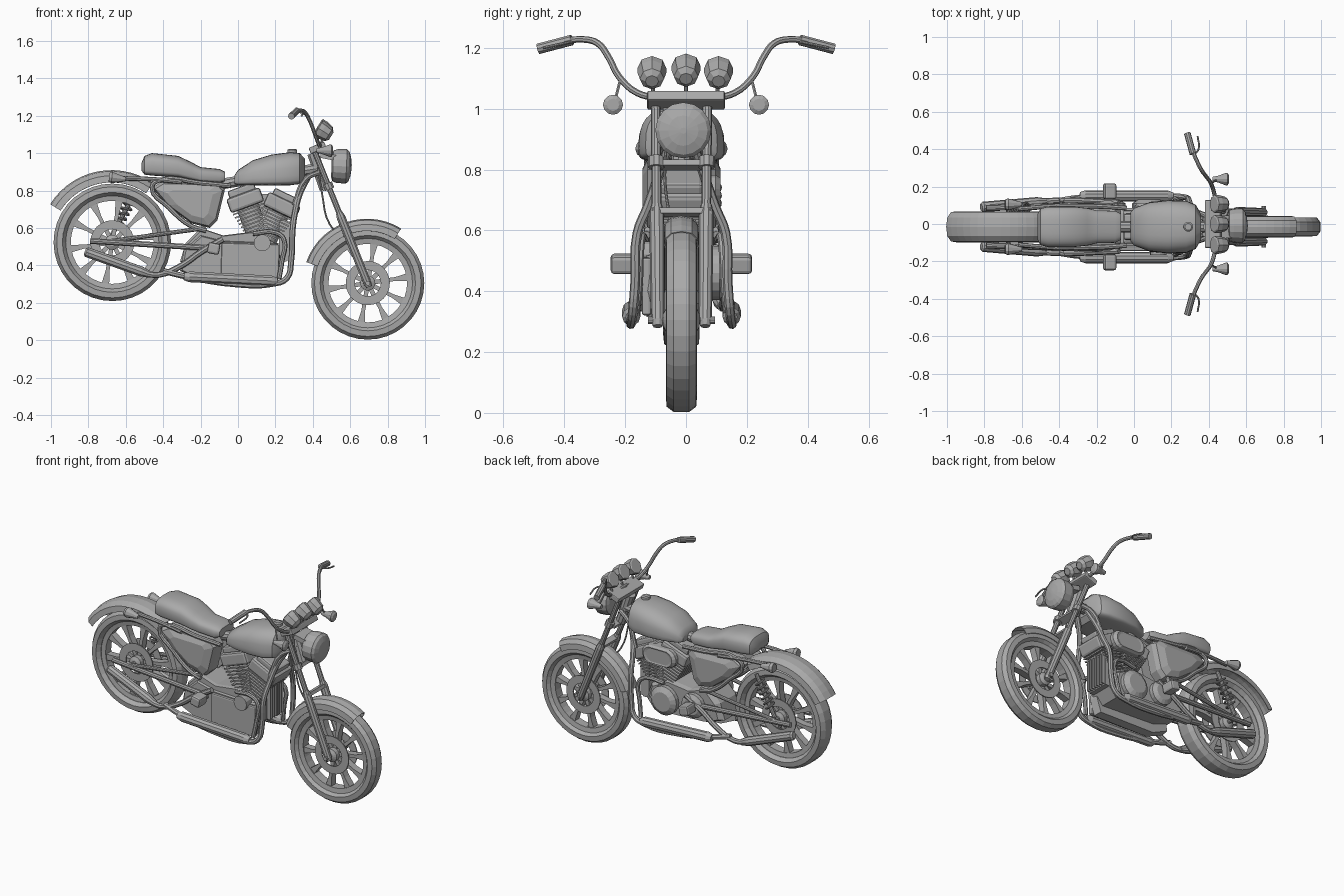
import bpy, bmesh, math
from mathutils import Vector, Matrix

if "Cube" in bpy.data.objects:
    bpy.data.objects.remove(bpy.data.objects["Cube"])

GREY = (0.4, 0.4, 0.4, 1)
mat = bpy.data.materials.new("plain_grey")
mat.use_nodes = True
mat.diffuse_color = GREY
mat.node_tree.nodes["Principled BSDF"].inputs["Base Color"].default_value = GREY
CY = -0.015                                   # centre plane of the machine
SIDES = ((-1, "near"), (1, "far"))


def finish(name, mesh):
    mesh.materials.clear()
    mesh.materials.append(mat)
    ob = bpy.data.objects.new(name, mesh)
    bpy.context.collection.objects.link(ob)
    return ob


def loft(name, rings, loop=False, caps=True, closed=True):
    """Skin a list of point rings; loop joins the last ring to the first."""
    bm = bmesh.new()
    rows = [[bm.verts.new(p) for p in ring] for ring in rings]
    n = len(rows[0])
    for a, b in zip(rows, rows[1:] + rows[:1] if loop else rows[1:]):
        for i in range(n if closed else n - 1):
            j = (i + 1) % n
            bm.faces.new((a[i], a[j], b[j], b[i]))
    if caps and not loop:
        bm.faces.new(rows[0])
        bm.faces.new(rows[-1])
    bmesh.ops.recalc_face_normals(bm, faces=bm.faces)
    mesh = bpy.data.meshes.new(name)
    bm.to_mesh(mesh)
    bm.free()
    return finish(name, mesh)


def lathe(name, profile, origin, axis, segs=12, loop=False):
    """Turn (distance, radius) points around an axis."""
    q = Vector(axis).to_track_quat('Z', 'Y')
    turn = [2 * math.pi * i / segs for i in range(segs)]
    rings = [[Vector(origin) + q @ Vector((r * math.cos(t), r * math.sin(t), d)) for t in turn]
             for d, r in profile]
    return loft(name, rings, loop)


def rod(name, a, b, r, segs=10):
    a, b = Vector(a), Vector(b)
    return lathe(name, [(0, r), ((b - a).length, r)], a, b - a, segs)


def tube(name, pts, r):
    """Smoothly bent pipe through the points."""
    cu = bpy.data.curves.new(name, 'CURVE')
    cu.dimensions, cu.bevel_depth, cu.bevel_resolution = '3D', r, 2
    cu.use_fill_caps, cu.resolution_u = True, 4
    sp = cu.splines.new('BEZIER')
    sp.bezier_points.add(len(pts) - 1)
    for bp, p in zip(sp.bezier_points, pts):
        bp.co = p
        bp.handle_left_type = bp.handle_right_type = 'AUTO'
    tmp = bpy.data.objects.new(name + "_path", cu)
    bpy.context.collection.objects.link(tmp)
    dg = bpy.context.evaluated_depsgraph_get()
    mesh = bpy.data.meshes.new_from_object(tmp.evaluated_get(dg))
    bpy.data.objects.remove(tmp)
    for p in mesh.polygons:
        p.use_smooth = False
    return finish(name, mesh)


def pair(name, pts, r):
    for s, side in SIDES:
        tube(f"{name}_{side}", [(x, CY + s * y, z) for x, y, z in pts], r)


def box(name, loc, size, tilt=0.0, bevel=0.0):
    bm = bmesh.new()
    bmesh.ops.create_cube(bm, size=1)
    bmesh.ops.scale(bm, vec=size, verts=bm.verts)
    if bevel:
        bmesh.ops.bevel(bm, geom=bm.edges[:], offset=bevel, segments=2, profile=0.5, affect='EDGES')
    bmesh.ops.transform(bm, matrix=Matrix.Translation(loc) @ Matrix.Rotation(tilt, 4, 'Y'), verts=bm.verts)
    mesh = bpy.data.meshes.new(name)
    bm.to_mesh(mesh)
    bm.free()
    return finish(name, mesh)


def body(name, stations, belt, n=28):
    """Rounded hull from (x, low, high, half width); belt is the height share of the widest line."""
    def point(x, lo, hi, w, t):
        c, s = math.cos(t), math.sin(t)
        p = .72 if s > 0 else .4
        mid = lo + belt * (hi - lo)
        rise = (hi - mid if s > 0 else mid - lo) * abs(s) ** p
        return (x, CY + w * math.copysign(abs(c) ** p, c), mid + math.copysign(rise, s))
    ob = loft(name, [[point(*st, 2 * math.pi * i / n) for i in range(n)] for st in stations])
    bpy.ops.object.select_all(action='DESELECT')
    ob.select_set(True)
    bpy.context.view_layer.objects.active = ob
    bpy.ops.object.shade_smooth_by_angle(angle=math.radians(35))


def slab(name, outline, layers):
    """Outline in x, z stacked along y, each layer as (y, scale)."""
    cx = sum(p[0] for p in outline) / len(outline)
    cz = sum(p[1] for p in outline) / len(outline)
    return loft(name, [[(cx + (x - cx) * k, y, cz + (z - cz) * k) for x, z in outline] for y, k in layers])


# Wheels: tyre, rim, hub, discs and ten spokes
def wheel(tag, x, z, R, w):
    c = Vector((x, CY, z))
    ax = (0, 1, 0)
    half = [(.6 * w, R - .068), (w, R - .05), (.95 * w, R - .02), (.5 * w, R - .003)]
    lathe(tag + "_tyre", half + [(-d, r) for d, r in reversed(half)], c, ax, 36, True)
    lathe(tag + "_rim", [(.028, R - .095), (.034, R - .06), (-.034, R - .06), (-.028, R - .095)], c, ax, 36, True)
    lathe(tag + "_hub", [(-.06, .02), (-.05, .04), (.05, .04), (.06, .02)], c, ax, 16)
    for s, side in SIDES:
        d = s * .042
        lathe(f"{tag}_disc_{side}", [(d, .07), (d, .118), (d + .006, .118), (d + .006, .07)], c, ax, 24, True)
    for i in range(10):
        a = i * math.pi / 5 + .15
        out = Vector((math.cos(a), 0, math.sin(a)))
        across = Vector((-out.z, 0, out.x))
        rings = [[c + out * r + across * u * h + Vector((0, v * .022, 0))
                  for u, v in ((-1, -1), (1, -1), (1, 1), (-1, 1))]
                 for r, h in ((.03, .012), (.15, .01), (R - .08, .022))]
        loft(f"{tag}_spoke_{i}", rings)
    rod(tag + "_axle", c - Vector((0, .11, 0)), c + Vector((0, .11, 0)), .013)


# Mudguards swept over the wheels
def fender(tag, x, z, R, w, a0, a1):
    half = [(-w, R - .065), (-.94 * w, R - .03), (-.6 * w, R - .007)]
    prof = half + [(0, R)] + [(-y, r) for y, r in reversed(half)]
    angles = [math.radians(a0 + (a1 - a0) * i / 14) for i in range(15)]
    ob = loft(tag, [[(x + r * math.cos(a), CY + y, z + r * math.sin(a)) for y, r in prof]
                    for a in angles], caps=False, closed=False)
    mod = ob.modifiers.new("thickness", 'SOLIDIFY')
    mod.thickness = .004


wheel("front_wheel", .694, .305, .305, .051)
wheel("rear_wheel", -.672, .523, .317, .06)
fender("front_fender", .69, .305, .344, .058, 161, 58)
fender("rear_fender", -.676, .522, .387, .083, 148, 55)

# Tank, seat and cap
body("fuel_tank", [(-.02, .835, .88, .075), (0, .83, .91, .1), (.08, .828, .962, .13), (.18, .826, .992, .142),
                   (.28, .828, 1.005, .139), (.33, .835, 1, .118), (.358, .865, .97, .07)], .28)
lathe("tank_cap", [(0, .026), (.02, .026), (.026, .018)], (.29, CY, .997), (0, 0, 1))
body("seat", [(-.515, .905, .95, .07), (-.5, .885, .985, .098), (-.46, .88, 1, .108), (-.32, .87, .985, .108),
              (-.25, .855, .952, .1), (-.2, .845, .925, .088), (-.1, .84, .915, .085), (-.07, .85, .9, .07)], .45)

# Side covers and their surrounding pipes
cover = [(-.46, .815), (-.41, .845), (-.1, .838), (-.07, .805), (-.11, .64), (-.15, .6), (-.25, .625), (-.38, .72)]
for s, side in SIDES:
    slab(f"side_cover_{side}", cover, [(CY + s * y, k) for y, k in ((.03, 1), (.085, 1), (.112, .92), (.128, .62))])
pair("seat_rail", [(-.04, .1, .825), (-.2, .11, .84), (-.42, .11, .855), (-.46, .11, .82), (-.37, .11, .71),
                   (-.25, .11, .61), (-.17, .115, .585)], .013)
pair("fender_strut", [(-.3, .12, .845), (-.45, .11, .86), (-.62, .095, .865)], .012)
rod("backbone", (.44, CY, .92), (-.12, CY, .83), .03)

# Engine: case, finned twin cylinders, covers
slab("crankcase", [(-.31, .42), (-.2, .38), (.18, .36), (.23, .42), (.2, .52), (.08, .58), (-.08, .56), (-.2, .6),
                   (-.28, .52)], [(CY - .1, .94), (CY - .08, 1), (CY + .07, 1), (CY + .1, .9)])
slab("primary_case", [(-.31, .37), (-.2, .32), (.2, .31), (.23, .4), (.215, .52), (-.08, .53), (-.2, .56),
                      (-.29, .48)], [(CY - .05, .97), (CY - .1, 1), (CY - .115, .95)])
box("case_plate", (.065, CY - .115, .42), (.31, .03, .19), .03, .008)
for tag, top in (("rear", (.025, .785)), ("front", (.25, .75))):
    base = Vector((.13, CY, .5))
    axis = Vector((top[0], CY, top[1])) - base
    tilt = math.atan2(axis.x, axis.z)
    rod(tag + "_cylinder", base, base + axis, .06, 16)
    for i in range(8):
        box(f"{tag}_fin_{i}", base + axis * (.25 + i * .065), (.12 + .008 * i, .17, .008), tilt)
    box(tag + "_cylinder_head", base + axis * .87, (.19, .18, .08), tilt, .015)
    box(tag + "_rocker_cover", base + axis * 1.05, (.15, .14, .045), tilt, .012)
rod("horn", (.13, CY - .15, .52), (.13, CY - .05, .52), .045, 14)
oval = [(.12 + (.06 if math.cos(t) > 0 else -.06) + .058 * math.cos(t), .725 + .058 * math.sin(t))
        for t in [math.pi * (i + .5) / 8 for i in range(16)]]
slab("air_cleaner", oval, [(CY + y, k) for y, k in ((.05, 1), (.112, 1), (.128, .85), (.124, .7))])
lathe("gear_cover", [(0, .09), (.05, .09), (.07, .06)], (.08, CY + .075, .46), (0, 1, 0), 18)
lathe("clutch_cover", [(0, .075), (.05, .075), (.065, .05)], (-.12, CY + .075, .48), (0, 1, 0), 18)
box("regulator", (.24, CY, .53), (.04, .14, .22))
for i in range(7):
    box(f"regulator_fin_{i}", (.27, CY + (i - 3) * .021, .53), (.025, .007, .21))

# Frame and exhaust pipes
pair("down_tube", [(.38, .04, .88), (.33, .075, .78), (.305, .11, .68), (.292, .145, .59), (.285, .152, .43),
                   (.26, .16, .33), (.18, .165, .3), (0, .165, .297), (-.3, .155, .345), (-.4, .14, .37)], .016)
pair("crash_tube", [(.08, .12, .57), (.2, .13, .575), (.245, .135, .54), (.235, .14, .42), (.22, .15, .33)], .013)
pair("front_brace", [(.44, .04, .9), (.36, .07, .86), (.3, .09, .72)], .014)
pair("rear_tube", [(-.08, .13, .54), (-.2, .135, .47), (-.3, .14, .4), (-.42, .14, .35), (-.5, .135, .355)], .016)
for s, side in SIDES:
    lathe(f"lower_muffler_{side}", [(0, .018), (.03, .03), (.47, .03), (.5, .02)],
          (.21, CY + s * .165, .315), (-.5, 0, .025), 10)
    lathe(f"rear_muffler_{side}", [(0, .018), (.05, .028), (.36, .028), (.37, .02)],
          (-.47, CY + s * .135, .35), (-.35, -s * .03, .125), 10)
    rod(f"swing_arm_{side}", (-.79, CY + s * .1, .53), (-.12, CY + s * .12, .49), .016)
    rod(f"swing_brace_{side}", (-.68, CY + s * .1, .53), (-.17, CY + s * .11, .6), .012)
    # Foot pegs
    box(f"foot_peg_{side}", (-.13, CY + s * .19, .49), (.065, .085, .06), .2, .012)
    rod(f"peg_bracket_{side}", (-.13, CY, .47), (-.13, CY + s * .17, .49), .016)
    # Rear indicators
    lathe(f"rear_indicator_{side}", [(0, .012), (.03, .02), (.075, .032), (.09, .025)],
          (-.6, CY + s * .12, .86), (-1, 0, .12), 10)

# Single shock with its coil
a, b = Vector((-.55, CY + .1, .79)), Vector((-.68, CY + .1, .55))
rod("shock", a, b, .013)
q = (b - a).to_track_quat('Z', 'Y')
tube("shock_spring", [a.lerp(b, .15 + .65 * i / 48) + q @ Vector((.027 * math.cos(i * .785),
                                                                .027 * math.sin(i * .785), 0))
                      for i in range(49)], .006)

# Fork, yokes and headlight
foot, head = Vector((.7, 0, .285)), Vector((.405, 0, 1.02))
rake = math.atan2(head.x - foot.x, head.z - foot.z)
for s, side in SIDES:
    p, q = (v + Vector((0, CY + s * y, 0)) for v, y in ((foot, .078), (head, .085)))
    rod(f"fork_tube_{side}", p, q, .016)
    lathe(f"fork_slider_{side}", [(0, .016), (.02, .022), (.4, .025), (.43, .018)], p, q - p, 10)
    lathe(f"fork_collar_{side}", [(0, .027), (.035, .027)], p.lerp(q, .71), q - p, 10)
box("top_yoke", (.425, 0, 1.028), (.09, .255, .035), rake, .006)
box("lower_yoke", (.475, CY, .815), (.05, .16, .02), rake)
box("fender_bridge", (.552, CY, .66), (.035, .19, .02), rake)
rod("steering_neck", (.4, CY, 1.0), (.465, CY, .81), .032)
box("headlight_bracket", (.49, CY, .98), (.1, .12, .03), .2)
lathe("headlight", [(0, .06), (.008, .083), (.03, .09), (.08, .092), (.093, .08), (.103, .05), (.108, .01)],
      (.5, CY + .006, .932), (1, 0, -.04), 16)
tube("brake_cable", [(.42, -.05, 1.0), (.45, -.07, .78), (.49, -.05, .62), (.56, -.04, .55)], .005)

# Handlebar, grips, levers, indicators
for s, side in SIDES:
    tube(f"handlebar_{side}", [(.43, 0, 1.045), (.44, s * .1, 1.038), (.43, s * .16, 1.052), (.41, s * .22, 1.105),
                               (.385, s * .255, 1.17), (.36, s * .29, 1.215), (.335, s * .34, 1.228),
                               (.31, s * .4, 1.222)], .011)
    rod(f"grip_{side}", (.315, s * .375, 1.226), (.285, s * .485, 1.197), .018)
    tube(f"lever_{side}", [(.32, s * .37, 1.22), (.345, s * .4, 1.215), (.34, s * .47, 1.2)], .005)
    rod(f"indicator_stem_{side}", (.41, s * .215, 1.1), (.44, s * .235, 1.02), .005, 6)
    lathe(f"front_indicator_{side}", [(0, .012), (.03, .018), (.07, .033), (.08, .033), (.088, .02)],
          (.42, s * .24, 1.013), (1, 0, 0), 12)

# Three gauges
for i, y in enumerate((-.112, 0, .107)):
    z = 1.122 if y == 0 else 1.114
    rod(f"gauge_stem_{i}", (.44, y * .95, 1.04), (.46, y, z - .02), .007, 6)
    lathe(f"gauge_{i}", [(-.045, .022), (-.03, .04), (.01, .048), (.035, .048), (.04, .04)],
          (.46, y, z), (-.8, 0, .5), 8)
